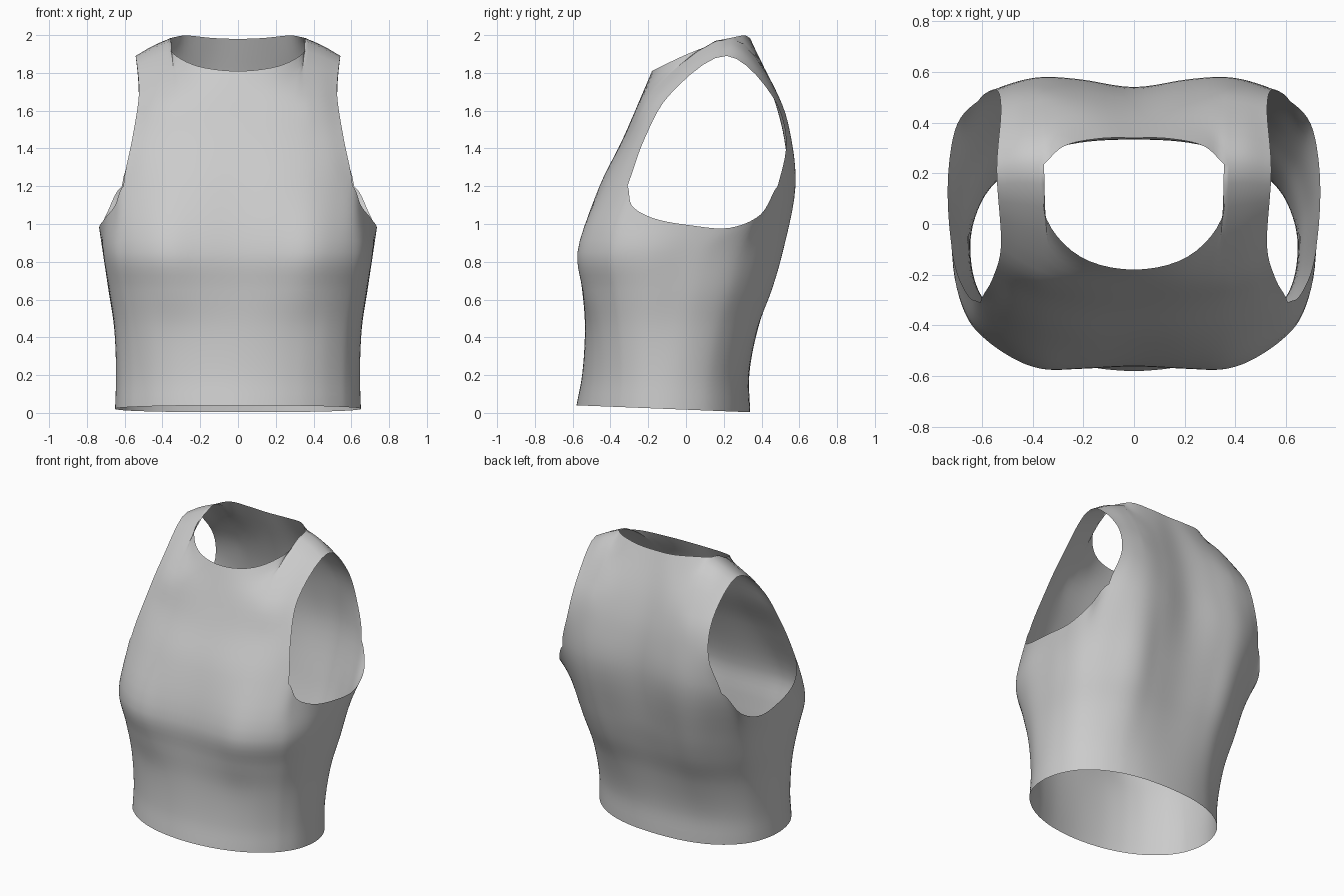
import bpy
import bmesh
from math import sin, pi
from mathutils import Vector

if "Cube" in bpy.data.objects:
    bpy.data.objects.remove(bpy.data.objects["Cube"], do_unlink=True)

STEPS = 5            # subdivisions between guide lines
PANEL = (0, .35, .57, .7, .85, 1)   # guide lines from centre to armhole
EDGE = .84           # armhole edge as a share of the torso half-width

# Levels: height, half-width, middle y, then for the front and the back half:
# y at the centre, bulge to each side, squareness
LEVELS = [
    (0, .65, -.12, (-.58, 0, 2.05), (.34, 0, 2.3)),
    (.2, .645, -.11, (-.55, 0, 2.15), (.335, .005, 2.4)),
    (.45, .655, -.08, (-.535, 0, 2.5), (.38, .02, 2.6)),
    (.65, .685, -.04, (-.547, .017, 2.9), (.44, .035, 2.8)),
    (.85, .715, 0, (-.56, .028, 3.4), (.49, .04, 3)),
]
# Panels above the underarm: height, armhole x, centre y, armhole y, bulge
FRONT_ROWS = [(1.2, .607, -.455, -.31, -.012),
              (1.45, .56, -.335, -.22, 0),
              (1.68, .525, -.235, -.09, 0)]
BACK_ROWS = [(1.2, .615, .54, .485, .05),
             (1.45, .545, .52, .53, .035),
             (1.68, .525, .46, .455, .03)]
# Neckline and shoulder seam
SHOULDER = [(.355, .235, 1.985), (.45, .235, 1.943), (.542, .215, 1.89)]
FRONT_TOP = [(0, -.18, 1.81), (.21, -.13, 1.835), (.345, .02, 1.905)] + SHOULDER
BACK_TOP = [(0, .34, 1.98), (.14, .337, 1.985), (.28, .305, 1.998)] + SHOULDER
# Underarm guide lines: position round the side, and the armhole point above
UNDERARM = [(-.85, (.65, -.288, 1.1), ), (-.5, (.7, -.185, 1.035)),
            (-.05, (.732, .03, .992)), (.35, (.73, .235, .98)),
            (.75, (.697, .395, 1.05))]


def slope(a, b, c):
    """Tangent at b, weighted by the spacing of its neighbours."""
    p, q = (b - a).length ** .5, (c - b).length ** .5
    return (b - a) / p - (c - a) / (p + q) + (c - b) / q


def spline(pts, before=None, after=None):
    """Smooth curve through the points, STEPS samples per span."""
    before = before or 2 * pts[0] - pts[1]
    after = after or 2 * pts[-1] - pts[-2]
    p = [before, *pts, after]
    out = []
    for a, b, c, d in zip(p, p[1:], p[2:], p[3:]):
        reach = (c - b).length ** .5
        m, n = slope(a, b, c) * reach, slope(b, c, d) * reach
        for i in range(STEPS):
            t = i / STEPS
            out.append(b + m * t + (3 * (c - b) - 2 * m - n) * t**2
                       + (2 * (b - c) + m + n) * t**3)
    return out + [pts[-1].copy()]


def mirrored(v):
    return Vector((-v.x, v.y, v.z))


def rounded(share, n):
    return (1 - abs(share)**n) ** (1 / n)


def swell(share):
    return sin(pi * share**1.4)


def hem_or(z, y):
    """Height of a level; the hem itself slopes down to the back."""
    return z or .017 - .04 * y


def torso_point(level, share, side):
    z, w, mid = level[:3]
    centre, bulge, n = level[3 if side < 0 else 4]
    g = share * EDGE
    y = mid + (centre - mid) * rounded(g, n) + side * bulge * swell(share)**2
    return Vector((g * w, y, hem_or(z, y)))


def underarm_point(level, k):
    z, w, mid = level[:3]
    centre, _, n = level[3 if k < 0 else 4]
    s = abs(k) * rounded(EDGE, n)
    y = mid + s * (centre - mid)
    return Vector((w * rounded(s, n), y, hem_or(z, y)))


def panel_guides(rows, tops, side):
    guides = []
    for share, top in zip(PANEL, tops):
        pts = [torso_point(lv, share, side) for lv in LEVELS]
        for z, edge, centre, arm, bulge in rows:
            y = centre + (arm - centre) * share**3 + bulge * swell(share)
            pts.append(Vector((share * edge, y, z)))
        guides.append(pts + [Vector(top)])
    return guides


# Guide lines running up the garment
front = panel_guides(FRONT_ROWS, FRONT_TOP, -1)
back = panel_guides(BACK_ROWS, BACK_TOP, 1)
corner = len(PANEL) - len(SHOULDER)      # guide line where neck meets shoulder


def run_up(guides, others):
    """Sample guides; shoulder lines flow on into the opposite panel."""
    return [spline(g, after=o[-2] if i >= corner else None)
            for i, (g, o) in enumerate(zip(guides, others))]


front_lines = run_up(front, back)
back_lines = run_up(back, front)
side_lines = [spline([underarm_point(lv, k) for lv in LEVELS] + [Vector(top)])
              for k, top in UNDERARM]
split = len(LEVELS) * STEPS      # row where the armhole begins
last = len(front_lines[0]) - 1

bm = bmesh.new()


def add_row(points):
    return [bm.verts.new(p) for p in points]


def skin(rows):
    for low, high in zip(rows, rows[1:]):
        for a, b, c, d in zip(low, low[1:], high[1:], high):
            bm.faces.new((a, b, c, d))


# Closed lower body, front centre round to back centre
lower = []
for r in range(split + 1):
    pts = [ln[r] for ln in front_lines + side_lines + back_lines[::-1]]
    lower.append(add_row(spline(pts, mirrored(pts[1]), mirrored(pts[-2]))))
skin(lower)

# Front and back panels; the neckline gradually parts from the shoulder seam
span = (len(PANEL) - 1) * STEPS + 1
panels = ((front_lines, lower[-1][:span]),
          (back_lines, lower[-1][::-1][:span]))
for lines, base in panels:
    rows = [base]
    for r in range(split + 1, last + 1):
        pts = [ln[r] for ln in lines]
        part = ((r - split) / (last - split))**2
        inner, mid, outer = pts[corner - 1:corner + 2]
        neck_on = outer.lerp(2 * mid - inner, part)
        seam_on = inner.lerp(2 * mid - outer, part)
        neck = spline(pts[:corner + 1], mirrored(pts[1]), neck_on)
        rows.append(add_row(neck[:-1] + spline(pts[corner:], seam_on)))
    skin(rows)

# Join the shoulder seam and face everything outward
bmesh.ops.remove_doubles(bm, verts=bm.verts, dist=.0005)
for v in bm.verts:
    if abs(v.co.x) < .0005:
        v.co.x = 0
bmesh.ops.recalc_face_normals(bm, faces=bm.faces)
bm.faces.ensure_lookup_table()
if bm.faces[0].normal.y > 0:
    bmesh.ops.reverse_faces(bm, faces=bm.faces)

mesh = bpy.data.meshes.new("sleeveless_top")
bm.to_mesh(mesh)
bm.free()
top = bpy.data.objects.new("sleeveless_top", mesh)
bpy.context.collection.objects.link(top)

# Plain grey cloth
cloth = bpy.data.materials.new("grey_cloth")
cloth.use_nodes = True
cloth.diffuse_color = (.6, .6, .6, 1)
cloth.node_tree.nodes["Principled BSDF"].inputs["Base Color"].default_value = (.6, .6, .6, 1)
mesh.materials.append(cloth)

# Other half and smooth shading
mirror = top.modifiers.new("mirror", "MIRROR")
mirror.use_clip = True
mirror.merge_threshold = .001
for poly in mesh.polygons:
    poly.use_smooth = True
